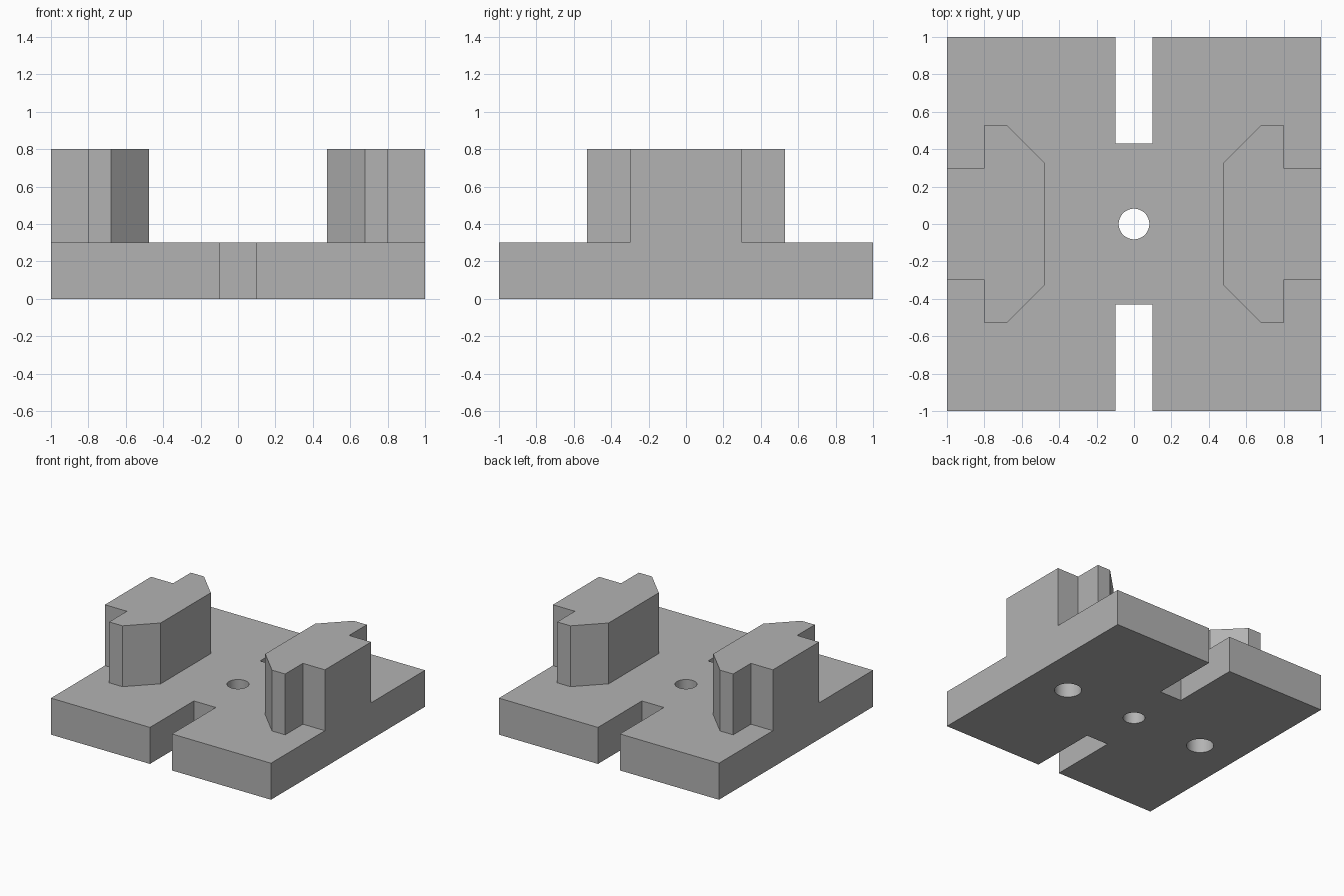
import bpy
import bmesh

cube = bpy.data.objects.get("Cube")
if cube:
    bpy.data.objects.remove(cube, do_unlink=True)

BASE_TOP, TOWER_TOP = 0.3, 0.8

grey = bpy.data.materials.new("plain_grey")
grey.use_nodes = True
grey.diffuse_color = (0.45, 0.45, 0.45, 1)
grey.node_tree.nodes["Principled BSDF"].inputs["Base Color"].default_value = grey.diffuse_color


def prism(name, outline, z0, z1):
    """Extrude a closed xy outline from z0 to z1."""
    bm = bmesh.new()
    face = bm.faces.new([bm.verts.new((x, y, z0)) for x, y in outline])
    top = bmesh.ops.extrude_face_region(bm, geom=[face])["geom"]
    verts = [v for v in top if isinstance(v, bmesh.types.BMVert)]
    bmesh.ops.translate(bm, verts=verts, vec=(0, 0, z1 - z0))
    bmesh.ops.recalc_face_normals(bm, faces=bm.faces[:])
    mesh = bpy.data.meshes.new(name)
    bm.to_mesh(mesh)
    bm.free()
    mesh.materials.append(grey)
    obj = bpy.data.objects.new(name, mesh)
    bpy.context.collection.objects.link(obj)
    return obj


def combine(target, other, operation):
    """Apply an exact boolean and discard the helper."""
    bpy.context.view_layer.objects.active = target
    mod = target.modifiers.new(operation, "BOOLEAN")
    mod.operation = operation
    mod.solver = "EXACT"
    mod.object = other
    bpy.ops.object.modifier_apply(modifier=mod.name)
    bpy.data.objects.remove(other, do_unlink=True)


def drill(target, x, radius, z0, z1):
    """Cut a round vertical hole on the centre line."""
    bpy.ops.mesh.primitive_cylinder_add(
        vertices=48, radius=radius, depth=z1 - z0, location=(x, 0, (z0 + z1) / 2))
    cutter = bpy.context.object
    cutter.hide_render = True
    cutter.data.materials.append(grey)
    combine(target, cutter, "DIFFERENCE")


# Base plate with a slot in the front and back edges
back = [(1, 1), (0.1, 1), (0.1, 0.43), (-0.1, 0.43), (-0.1, 1), (-1, 1)]
front = [(-x, -y) for x, y in back]
fixture = prism("slotted_base_with_towers", back + front, 0, BASE_TOP)

# Mirrored towers, flush with the left and right edges
half = [(1, 0.3), (0.8, 0.3), (0.8, 0.53), (0.68, 0.53), (0.475, 0.325)]
profile = half + [(x, -y) for x, y in reversed(half)]
for side in (1, -1):
    tower = prism("tower", [(side * x, y) for x, y in profile], BASE_TOP, TOWER_TOP)
    combine(fixture, tower, "UNION")

# Central through hole and blind holes under the towers
drill(fixture, 0, 0.082, -0.1, BASE_TOP + 0.1)
for side in (1, -1):
    drill(fixture, side * 0.65, 0.102, -0.1, 0.6)

# Smooth hole walls, crisp edges elsewhere
bpy.ops.object.select_all(action="DESELECT")
fixture.select_set(True)
bpy.context.view_layer.objects.active = fixture
bpy.ops.object.shade_smooth_by_angle(angle=0.5)
